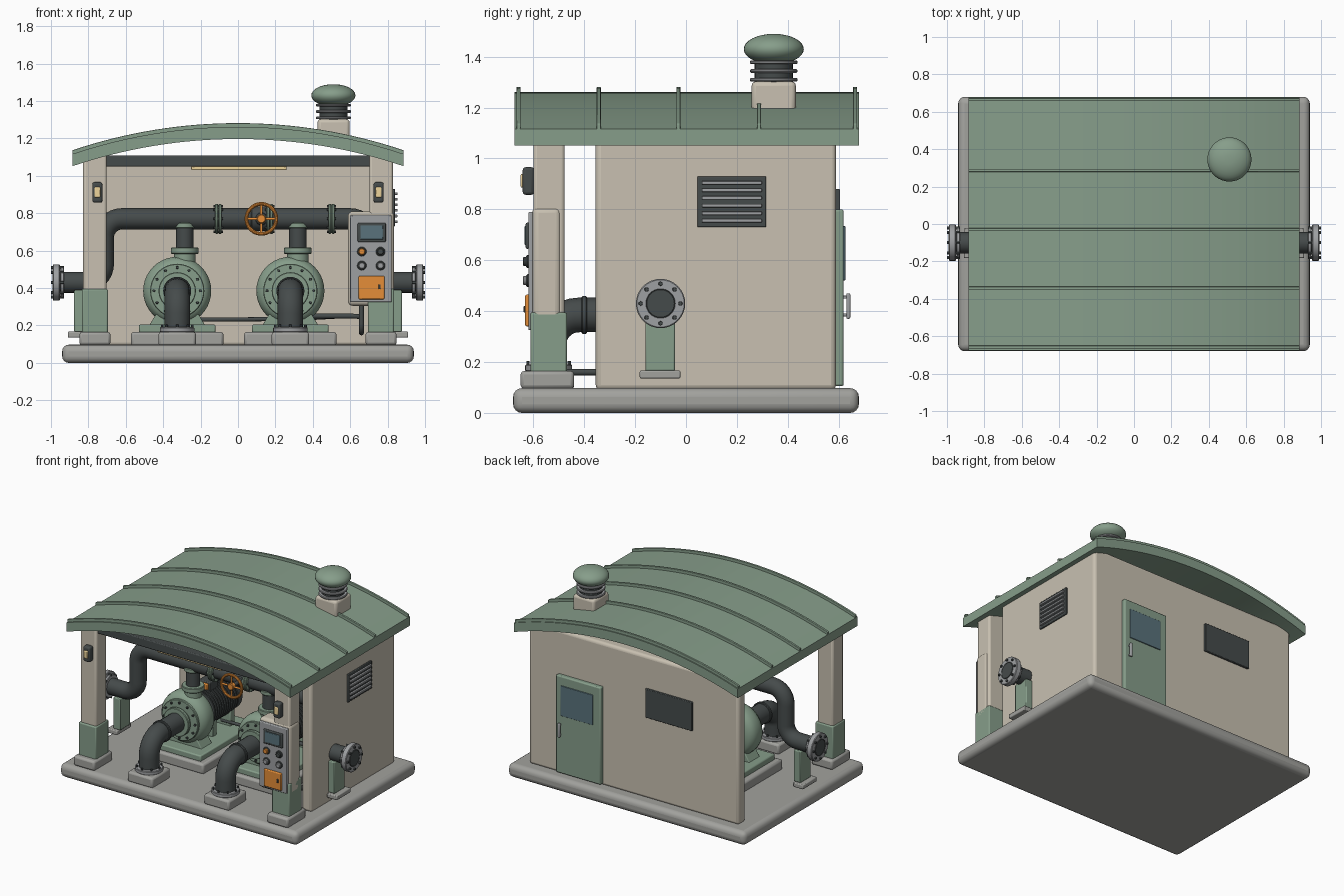
import bpy, bmesh, math
from mathutils import Vector, Matrix

if "Cube" in bpy.data.objects:
    bpy.data.objects.remove(bpy.data.objects["Cube"])

def mat(name, c):
    m = bpy.data.materials.new(name)
    m.diffuse_color = (*c, 1)
    m.use_nodes = True
    m.node_tree.nodes["Principled BSDF"].inputs["Base Color"].default_value = m.diffuse_color
    return m

GREEN = mat("green_paint", (0.24, 0.34, 0.255))
TAN = mat("tan_panel", (0.58, 0.53, 0.44))
GREY = mat("concrete", (0.36, 0.36, 0.34))
STEEL = mat("steel", (0.34, 0.35, 0.36))
DARK = mat("dark_metal", (0.06, 0.07, 0.07))
ORANGE = mat("orange", (0.78, 0.27, 0.04))
GLASS = mat("glass", (0.10, 0.17, 0.20))
LAMP = mat("lamp_lens", (0.85, 0.66, 0.33))
AX = {'X': Matrix.Rotation(math.pi / 2, 3, 'Y'), 'Y': Matrix.Rotation(-math.pi / 2, 3, 'X'), 'Z': Matrix.Identity(3)}

def finish(ob, m, bevel=0, seg=3):
    ob.data.materials.clear()
    ob.data.materials.append(m)
    bpy.ops.object.select_all(action='DESELECT')
    ob.select_set(True)
    bpy.context.view_layer.objects.active = ob
    if bevel:
        b = ob.modifiers.new("bevel", 'BEVEL')
        b.width, b.segments, b.limit_method = bevel, seg, 'ANGLE'
    bpy.ops.object.shade_smooth_by_angle(angle=math.radians(35))
    return ob

def from_bm(name, bm, m, bevel=0, seg=3):
    bmesh.ops.recalc_face_normals(bm, faces=bm.faces)
    me = bpy.data.meshes.new(name)
    bm.to_mesh(me)
    bm.free()
    ob = bpy.data.objects.new(name, me)
    bpy.context.collection.objects.link(ob)
    return finish(ob, m, bevel, seg)

def box(name, x, y, z, m, bevel=0.006, seg=2):
    bm = bmesh.new()
    bmesh.ops.create_cube(bm, size=1)
    for v in bm.verts:
        v.co = [(a[0] + a[1]) / 2 + c * (a[1] - a[0]) for a, c in zip((x, y, z), v.co)]
    return from_bm(name, bm, m, bevel, seg)

def lathe(name, prof, loc, axis, m, n=32):
    # profile of (radius, height) revolved round the axis
    bm = bmesh.new()
    vs = [bm.verts.new((r, 0, h)) for r, h in [(0, prof[0][1])] + prof + [(0, prof[-1][1])]]
    es = [bm.edges.new(p) for p in zip(vs, vs[1:])]
    bmesh.ops.spin(bm, geom=vs + es, cent=(0, 0, 0), axis=(0, 0, 1), angle=2 * math.pi, steps=n)
    bmesh.ops.remove_doubles(bm, verts=bm.verts, dist=1e-5)
    bm.transform(Matrix.Translation(loc) @ AX[axis].to_4x4())
    return from_bm(name, bm, m)

def disc(name, r, d, loc, axis, m, n=32, c=0.004):
    h = d / 2
    return lathe(name, [(r - c, -h), (r, c - h), (r, h - c), (r - c, h)], loc, axis, m, n)

def bolts(name, ring, count, r, d, loc, axis, m):
    for i in range(count):
        a = 2 * math.pi * i / count
        off = AX[axis] @ Vector((ring * math.cos(a), ring * math.sin(a), 0))
        disc(f"{name}_{i}", r, d, Vector(loc) + off, axis, m, 6, 0.001)

def prism(name, pts, lo, hi, axis, m, bevel=0):
    bm = bmesh.new()
    place = (lambda p, t: (p[0], t, p[1])) if axis == 'Y' else (lambda p, t: (p[0], p[1], t))
    f = bm.faces.new([bm.verts.new(place(p, lo)) for p in pts])
    e = bmesh.ops.extrude_face_region(bm, geom=[f])
    d = (0, hi - lo, 0) if axis == 'Y' else (0, 0, hi - lo)
    bmesh.ops.translate(bm, vec=d, verts=[v for v in e["geom"] if isinstance(v, bmesh.types.BMVert)])
    return from_bm(name, bm, m, bevel)

def pipe(name, pts, r, bend, m):
    # polyline with rounded bends, swept with a round section
    P = [Vector(p) for p in pts]
    path = [P[0]]
    for a, b, c in zip(P, P[1:], P[2:]):
        s, t = b + (a - b).normalized() * bend, b + (c - b).normalized() * bend
        o = s + t - b
        path += [o + (s - o) * math.cos(k * math.pi / 16) + (t - o) * math.sin(k * math.pi / 16) for k in range(9)]
    path.append(P[-1])
    cu = bpy.data.curves.new(name, 'CURVE')
    cu.dimensions, cu.bevel_depth, cu.bevel_resolution, cu.use_fill_caps = '3D', r, 6, True
    sp = cu.splines.new('POLY')
    sp.points.add(len(path) - 1)
    for p, co in zip(sp.points, path):
        p.co = (*co, 1)
    ob = bpy.data.objects.new(name, cu)
    bpy.context.collection.objects.link(ob)
    bpy.ops.object.select_all(action='DESELECT')
    ob.select_set(True)
    bpy.context.view_layer.objects.active = ob
    bpy.ops.object.convert(target='MESH')
    return finish(bpy.context.object, m)

# slab and L-shaped walls
box("slab", (-.94, .94), (-.68, .68), (0, .097), GREY, .035, 4)
prism("walls", [(-.83, .59), (-.83, .51), (.75, .51), (.75, -.355), (.83, -.355), (.83, .59)], .09, 1.11, 'Z', TAN, .02)

# arched roof with standing seams
R = 2.77
def arch(off, w=.885):
    return [(w * (i / 16 - 1), 1.262 - R + math.sqrt(R * R - (w * (i / 16 - 1)) ** 2) + off) for i in range(33)]
prism("roof", arch(0) + arch(-.065)[::-1], -.675, .68, 'Y', GREEN)
for i, y in enumerate((-.658, -.343, -.03, .287, .665)):
    prism(f"roof_seam_{i}", arch(.02) + arch(-.01)[::-1], y - .008, y + .008, 'Y', GREEN, .003)
box("front_beam", (-.72, .72), (-.58, -.5), (1.05, 1.11), DARK)
box("light_strip", (-.25, .26), (-.56, -.52), (1.03, 1.052), LAMP)

# posts with sleeves, feet and lamps
for s, side in ((-1, "left"), (1, "right")):
    cx = .765 * s
    def xs(w, c=cx): return (c - w, c + w)
    box(side + "_post", xs(.063), (-.6, -.477), (.12, 1.12), TAN, .014)
    box(side + "_post_sleeve", xs(.07), (-.612, -.468), (.15, .395), GREEN, .008)
    box(side + "_post_foot", xs(.083), (-.65, -.44), (.095, .165), GREY, .014)
    lx = .752 * s
    box(side + "_lamp", xs(.027, lx), (-.642, -.597), (.857, .966), DARK, .012, 3)
    box(side + "_lamp_lens", xs(.016, lx), (-.65, -.635), (.885, .94), LAMP, .005)
    # outlet flange and pipe support
    disc(side + "_flange", .097, .038, (.971 * s, -.1, .43), 'X', STEEL)
    disc(side + "_rear_flange", .08, .02, (.94 * s, -.1, .43), 'X', STEEL)
    disc(side + "_flange_bore", .058, .004, (.991 * s, -.1, .43), 'X', DARK)
    bolts(side + "_flange_bolt", .078, 8, .009, .07, (.965 * s, -.1, .43), 'X', DARK)
    box(side + "_support", xs(.028, .848 * s), (-.16, -.043), (.165, .39), GREEN)
    box(side + "_support_foot", xs(.04, .87 * s), (-.182, -.022), (.135, .167), GREY)

# header pipe dropping to both outlets
pipe("header_pipe", [(-.965, -.1, .43), (-.72, -.1, .43), (-.72, -.1, .77), (.70, -.1, .77), (.70, -.1, .43), (.965, -.1, .43)], .057, .1, DARK)
for i, x in enumerate((-.105, .17, .5)):
    disc(f"header_flange_{i}", .08, .016, (x - .009, -.1, .77), 'X', GREEN)
    disc(f"header_flange_b_{i}", .08, .016, (x + .009, -.1, .77), 'X', GREEN)
    bolts(f"header_bolt_{i}", .068, 8, .007, .05, (x, -.1, .77), 'X', DARK)

# valve with handwheel
W = Vector((.125, -.25, .77))
disc("valve_body", .066, .11, (.125, -.1, .77), 'X', DARK)
lathe("valve_stem", [(.045, -.13), (.03, -.08), (.014, -.07), (.014, .015)], (.125, -.25, .77), 'Y', DARK).matrix_world = Matrix.Translation((0, -.5, 0)) @ Matrix.Scale(-1, 4, (0, 1, 0))
bpy.ops.mesh.primitive_torus_add(location=W, rotation=(math.pi / 2, 0, 0), major_radius=.08, minor_radius=.01, major_segments=36, minor_segments=10)
bpy.context.object.name = "handwheel_rim"
finish(bpy.context.object, ORANGE)
disc("handwheel_hub", .024, .035, W, 'Y', ORANGE)
for i, d in enumerate(((.078, 0, 0), (0, 0, .078))):
    pipe(f"handwheel_spoke_{i}", [W - Vector(d), W + Vector(d)], .007, .01, ORANGE)

# two pump sets
for n, cx in (("pump_a", -.325), ("pump_b", .28)):
    box(n + "_plinth", (cx - .247, cx + .247), (-.28, .42), (.09, .165), GREY, .014)
    box(n + "_bed", (cx - .205, cx + .205), (-.25, .39), (.16, .205), GREEN, .008)
    prism(n + "_foot", [(cx - .15, .2), (cx + .15, .2), (cx + .09, .3), (cx - .09, .3)], -.16, -.04, 'Y', GREEN, .006)
    lathe(n + "_volute", [(.085, -.12), (.085, -.09), (.13, -.085), (.155, -.075), (.175, -.05), (.182, -.02), (.182, .02), (.172, .05), (.15, .07), (.11, .08), (.09, .12)], (cx, -.1, .385), 'Y', GREEN, 40)
    disc(n + "_cover_ring", .145, .03, (cx, -.18, .385), 'Y', GREEN, 40)
    bolts(n + "_cover_bolt", .125, 12, .008, .02, (cx, -.197, .385), 'Y', DARK)
    disc(n + "_suction_flange", .1, .025, (cx, -.225, .385), 'Y', GREEN)
    # finned motor
    disc(n + "_motor", .105, .34, (cx, .17, .385), 'Y', DARK)
    for i in range(11):
        disc(f"{n}_fin_{i}", .125, .012, (cx, .03 + i * .025, .385), 'Y', DARK, 28, .002)
    disc(n + "_fan_cover", .118, .05, (cx, .325, .385), 'Y', DARK)
    for i, y in enumerate((.06, .26)):
        box(f"{n}_motor_foot_{i}", (cx - .1, cx + .1), (y - .025, y + .025), (.2, .31), GREEN)
    box(n + "_terminal_box", (cx - .045, cx + .045), (.08, .18), (.49, .56), DARK)
    box(n + "_terminal_lid", (cx - .035, cx + .035), (.07, .09), (.505, .55), ORANGE)
    # suction elbow and its floor flange
    pipe(n + "_suction_pipe", [(cx, -.2, .385), (cx, -.54, .385), (cx, -.54, .15)], .068, .12, DARK)
    disc(n + "_suction_collar", .075, .02, (cx, -.4, .385), 'Y', DARK)
    box(n + "_suction_pad", (cx - .1, cx + .1), (-.645, -.44), (.09, .165), GREY, .014)
    disc(n + "_floor_flange", .092, .027, (cx, -.54, .177), 'Z', STEEL)
    bolts(n + "_floor_bolt", .081, 8, .007, .02, (cx, -.54, .194), 'Z', DARK)
    # discharge riser
    rx = cx + .04
    disc(n + "_outlet", .058, .2, (rx, -.1, .5), 'Z', GREEN)
    disc(n + "_outlet_flange", .074, .034, (rx, -.1, .6), 'Z', GREEN)
    disc(n + "_riser", .046, .2, (rx, -.1, .68), 'Z', DARK)
    disc(n + "_riser_collar", .06, .03, (rx, -.1, .735), 'Z', GREEN)

# control cabinet
box("cabinet", (.588, .835), (-.605, -.49), (.305, .81), TAN, .025, 4)
box("cabinet_face", (.6, .822), (-.62, -.6), (.325, .79), STEEL)
box("screen_frame", (.64, .79), (-.63, -.615), (.645, .748), DARK)
box("screen", (.655, .775), (-.634, -.625), (.66, .735), GLASS, .002)
for i, (x, z) in enumerate(((.662, .595), (.762, .595), (.662, .52), (.762, .52))):
    disc(f"knob_ring_{i}", .025, .012, (x, -.622, z), 'Y', DARK, 20)
    disc(f"knob_{i}", .018, .03, (x, -.626, z), 'Y', ORANGE if i == 0 else STEEL if i > 1 else DARK, 20)
box("cabinet_hatch", (.645, .783), (-.632, -.615), (.34, .465), ORANGE)
box("hatch_latch", (.752, .762), (-.638, -.63), (.395, .42), DARK, .002)
pipe("cabinet_cable", [(.66, -.52, .32), (.66, -.52, .16), (.66, -.3, .16), (.66, .2, .25), (.28, .2, .25)], .013, .05, DARK)
pipe("motor_cable", [(.57, .24, .25), (.3, .24, .235), (-.3, .24, .23)], .011, .05, DARK)

# louvre on the right wall, dark vent on the back wall
box("louvre_frame", (.825, .84), (.045, .315), (.73, .93), DARK, .004)
for i in range(6):
    z = .755 + i * .03
    box(f"louvre_slat_{i}", (.835, .853), (.062, .298), (z - .007, z + .007), STEEL, .003)
box("back_vent", (-.47, -.1), (.58, .606), (.675, .88), DARK, .004)

# back door
box("door", (.243, .597), (.58, .62), (.105, .80), GREEN, .008)
box("door_window", (.30, .555), (.61, .626), (.52, .735), GLASS, .003)
box("door_handle", (.55, .568), (.63, .646), (.37, .47), STEEL, .005)
for z in (.385, .455):
    box("door_handle_stub", (.553, .565), (.615, .635), (z - .006, z + .006), STEEL, .002)

# roof vent
V = (.51, .345, 0)
box("vent_base", (.425, .597), (.258, .432), (1.18, 1.303), TAN, .018, 3)
disc("vent_neck", .075, .12, (.51, .345, 1.35), 'Z', DARK)
for i in range(3):
    disc(f"vent_ring_{i}", .094, .014, (.51, .345, 1.31 + i * .034), 'Z', STEEL)
cap = [(.118 * math.cos(a), .06 * math.sin(a)) for a in [math.pi * (k / 16 - .5) for k in range(1, 16)]]
lathe("vent_cap", cap, (.51, .345, 1.43), 'Z', GREEN, 36)
